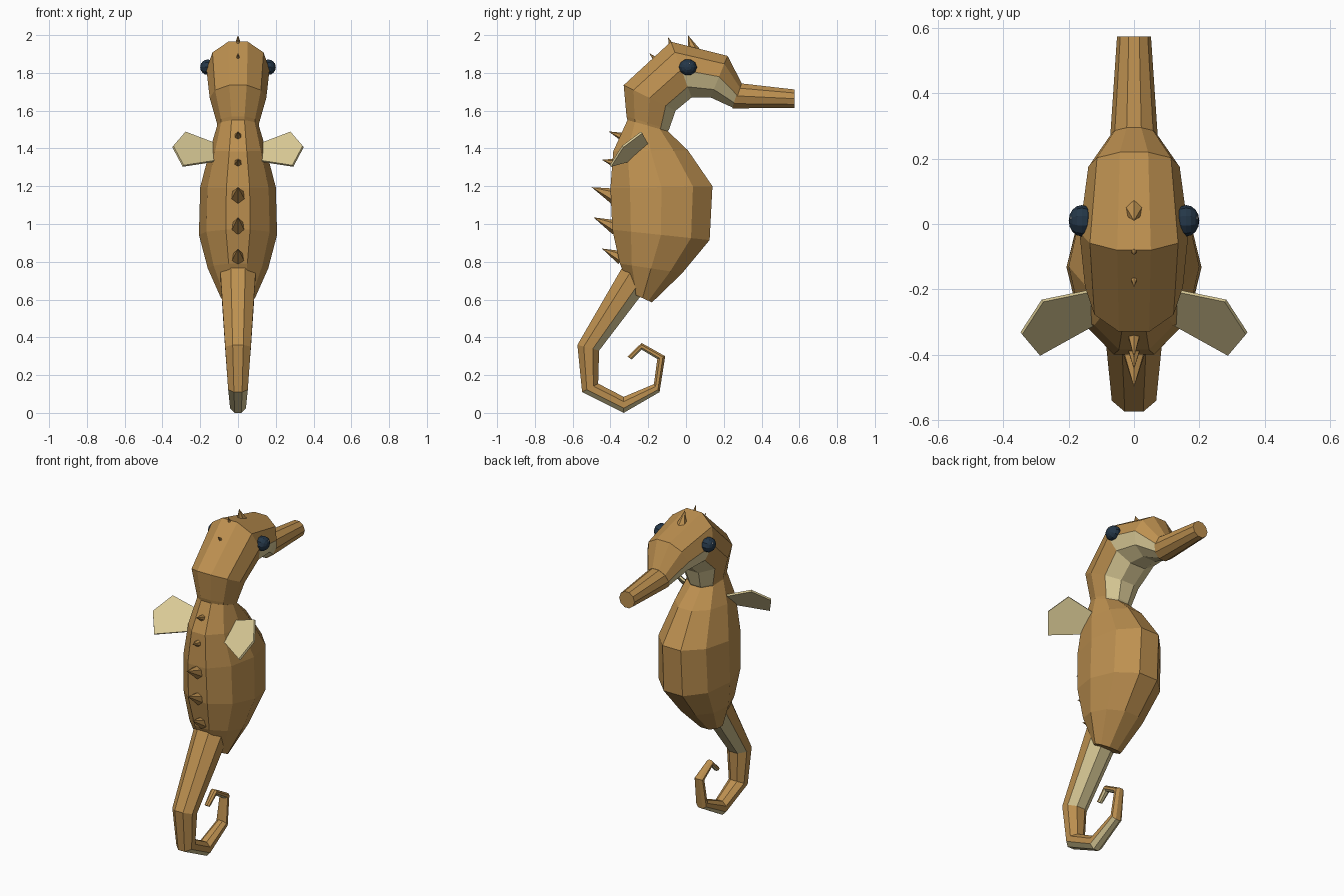
import bpy, bmesh, math
from mathutils import Vector

if "Cube" in bpy.data.objects:
    bpy.data.objects.remove(bpy.data.objects["Cube"])


def material(name, rgb):
    m = bpy.data.materials.new(name)
    m.diffuse_color = (*rgb, 1)
    m.use_nodes = True
    m.node_tree.nodes["Principled BSDF"].inputs["Base Color"].default_value = m.diffuse_color
    return m


BROWN = material("golden brown", (0.51, 0.28, 0.08))
CREAM = material("pale cream", (0.71, 0.60, 0.31))
NAVY = material("dark navy", (0.018, 0.038, 0.065))
GLINT = material("eye glint", (0.75, 0.78, 0.8))


def finish(bm, name, mats, belly=None):
    bmesh.ops.recalc_face_normals(bm, faces=bm.faces)
    bm.normal_update()
    if belly is not None:  # faces looking down are cream
        for f in bm.faces:
            f.material_index = int(f.normal.z < belly)
    me = bpy.data.meshes.new(name)
    bm.to_mesh(me)
    bm.free()
    for m in mats:
        me.materials.append(m)
    ob = bpy.data.objects.new(name, me)
    bpy.context.collection.objects.link(ob)
    return ob


def tube(name, rings, n, mats, belly=None):
    """Loft rings given as (y, z of back edge, y, z of belly edge, half width)."""
    bm = bmesh.new()
    angles = [(i + 0.5) * 2 * math.pi / n for i in range(n)]
    wide = max(math.sin(a) for a in angles)
    loops = []
    for y1, z1, y2, z2, w in rings:
        back, front = Vector((0, y1, z1)), Vector((0, y2, z2))
        mid, half = (back + front) / 2, (back - front) / 2 / math.cos(math.pi / n)
        loops.append([bm.verts.new(mid + half * math.cos(a) + Vector((w * math.sin(a) / wide, 0, 0)))
                      for a in angles])
    for a, b in zip(loops, loops[1:]):
        for i in range(n):
            j = (i + 1) % n
            bm.faces.new((a[i], a[j], b[j], b[i]))
    bm.faces.new(loops[0])
    bm.faces.new(loops[-1])
    return finish(bm, name, mats, belly)


def spike(name, base, tip, r):
    base, tip = Vector((0, *base)), Vector((0, *tip))
    axis = (tip - base).normalized()
    side = Vector((1, 0, 0))
    up = axis.cross(side)
    bm = bmesh.new()
    ring = [bm.verts.new(base - axis * 0.02 + r * (side * math.sin(k * math.pi / 3) + up * math.cos(k * math.pi / 3)))
            for k in range(6)]
    top = bm.verts.new(tip)
    for i in range(6):
        bm.faces.new((ring[i], ring[(i + 1) % 6], top))
    bm.faces.new(ring)
    finish(bm, name, [BROWN])


def ball(name, loc, size, mat, u, v):
    bm = bmesh.new()
    bmesh.ops.create_uvsphere(bm, u_segments=u, v_segments=v, radius=1)
    for p in bm.verts:
        p.co = Vector((p.co.z * size[0], p.co.y * size[1], p.co.x * size[2])) + Vector(loc)
    finish(bm, name, [mat])


# Body
tube("body", [(-0.31, 1.55, -0.10, 1.495, 0.11),
              (-0.385, 1.385, 0.01, 1.39, 0.15),
              (-0.40, 1.19, 0.14, 1.20, 0.20),
              (-0.39, 0.97, 0.125, 0.915, 0.207),
              (-0.35, 0.79, -0.02, 0.74, 0.16),
              (-0.28, 0.63, -0.18, 0.585, 0.09)], 10, [BROWN])

# Neck and head, with cream throat
tube("head", [(-0.30, 1.51, -0.11, 1.47, 0.105),
              (-0.315, 1.57, -0.09, 1.50, 0.112),
              (-0.33, 1.735, -0.055, 1.60, 0.15),
              (-0.08, 1.965, 0.03, 1.67, 0.167),
              (0.22, 1.89, 0.13, 1.67, 0.14),
              (0.295, 1.745, 0.25, 1.615, 0.072)], 10, [BROWN, CREAM], -0.3)

# Snout
tube("snout", [(0.285, 1.745, 0.245, 1.612, 0.073),
               (0.575, 1.712, 0.575, 1.615, 0.052)], 10, [BROWN])

# Curled tail
tube("tail", [(-0.32, 0.80, -0.17, 0.71, 0.095),
              (-0.575, 0.36, -0.46, 0.33, 0.068),
              (-0.55, 0.11, -0.465, 0.155, 0.052),
              (-0.33, 0.0, -0.33, 0.085, 0.042),
              (-0.14, 0.11, -0.17, 0.152, 0.034),
              (-0.11, 0.30, -0.152, 0.285, 0.027),
              (-0.235, 0.37, -0.235, 0.335, 0.021),
              (-0.31, 0.298, -0.288, 0.283, 0.015)], 8, [BROWN, CREAM], -0.3)

# Spikes down the back and over the crown
for i, (base, tip, r) in enumerate([
        ((-0.345, 1.465), (-0.41, 1.49), 0.025),
        ((-0.385, 1.325), (-0.445, 1.34), 0.028),
        ((-0.40, 1.155), (-0.50, 1.195), 0.042),
        ((-0.39, 0.99), (-0.49, 1.035), 0.040),
        ((-0.36, 0.83), (-0.445, 0.87), 0.037)]):
    spike(f"back_spike_{i + 1}", base, tip, r)
for i, (base, tip, r) in enumerate([
        ((0.035, 1.935), (0.01, 2.0), 0.032),
        ((-0.08, 1.95), (-0.095, 1.99), 0.018),
        ((-0.17, 1.88), (-0.195, 1.905), 0.015)]):
    spike(f"crown_spike_{i + 1}", base, tip, r)

# Side fins and eyes
FIN = [(0.11, -0.20, 1.42), (0.28, -0.235, 1.485), (0.345, -0.335, 1.41),
       (0.29, -0.40, 1.307), (0.11, -0.30, 1.335)]
for s, label in ((1, "right"), (-1, "left")):
    bm = bmesh.new()
    thick = Vector((s * 0.43, 0.58, -0.69)) * 0.006
    pts = [Vector((s * x, y, z)) for x, y, z in FIN]
    a = [bm.verts.new(p + thick) for p in pts]
    b = [bm.verts.new(p - thick) for p in pts]
    bm.faces.new(a)
    bm.faces.new(b)
    for i in range(5):
        j = (i + 1) % 5
        bm.faces.new((a[i], a[j], b[j], b[i]))
    finish(bm, f"{label}_fin", [CREAM])
    ball(f"{label}_eye", (s * 0.16, 0.01, 1.83), (0.04, 0.048, 0.043), NAVY, 10, 8)
    ball(f"{label}_eye_glint", (s * 0.19, 0.018, 1.849), (0.006, 0.006, 0.006), GLINT, 6, 4)
